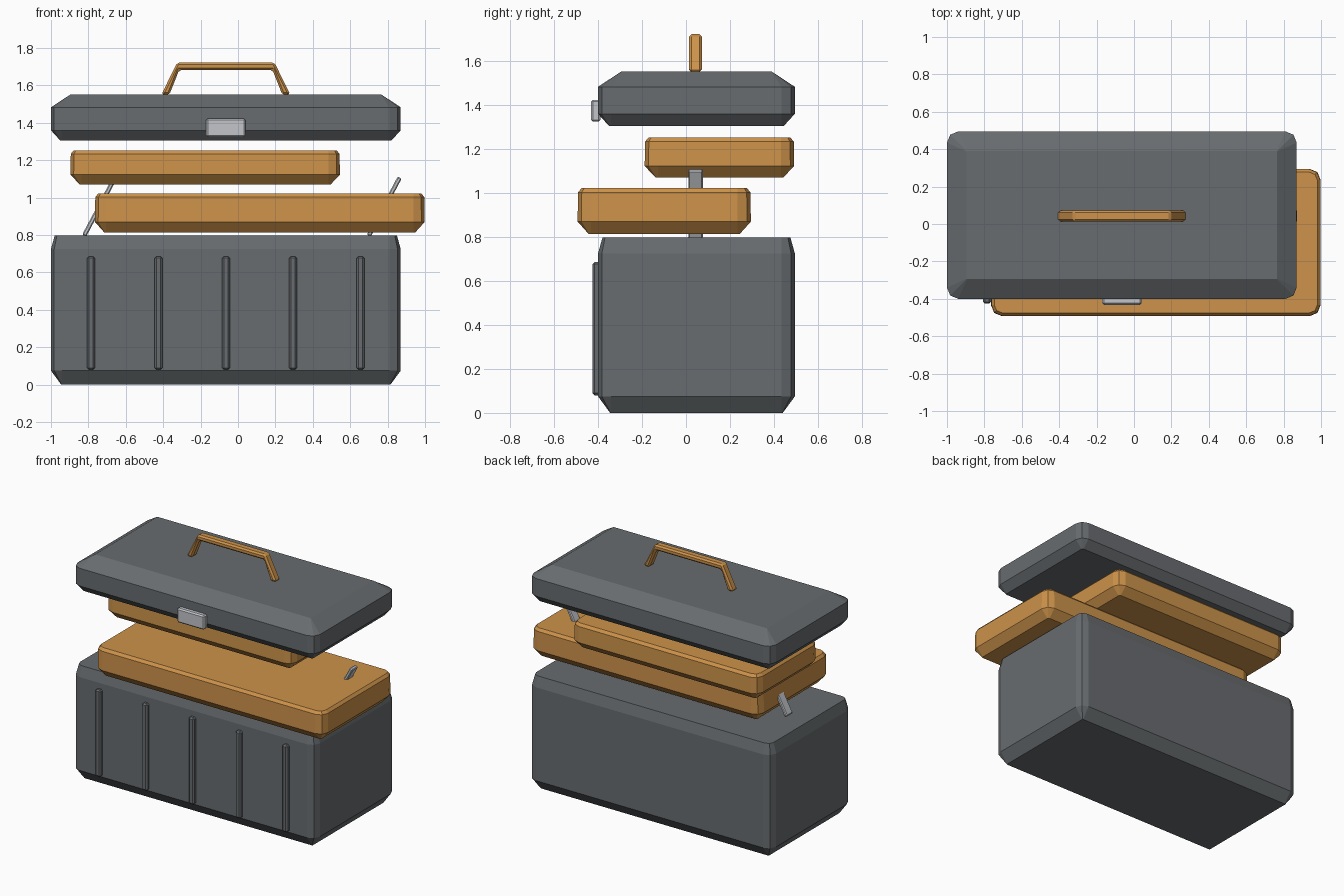
import bpy, bmesh
from math import sin, cos, pi, atan2, hypot
from mathutils import Matrix

cube = bpy.data.objects.get("Cube")
if cube:
    bpy.data.objects.remove(cube, do_unlink=True)


def material(name, rgb):
    m = bpy.data.materials.new(name)
    m.use_nodes = True
    m.diffuse_color = (*rgb, 1)
    m.node_tree.nodes["Principled BSDF"].inputs["Base Color"].default_value = (*rgb, 1)
    return m


GREY = material("slate grey", (0.138, 0.150, 0.159))
ORANGE = material("orange", (0.61, 0.29, 0.069))
METAL = material("pale metal", (0.54, 0.56, 0.59))


def finish(name, bm, mat, bevel=0):
    bmesh.ops.remove_doubles(bm, verts=bm.verts, dist=0.0005)
    bmesh.ops.recalc_face_normals(bm, faces=bm.faces)
    mesh = bpy.data.meshes.new(name)
    bm.to_mesh(mesh)
    bm.free()
    mesh.materials.append(mat)
    ob = bpy.data.objects.new(name, mesh)
    bpy.context.collection.objects.link(ob)
    if bevel:
        mod = ob.modifiers.new("Bevel", "BEVEL")
        mod.width = bevel
        mod.segments = 1
    return ob


def rounded_loop(x0, x1, y0, y1, r, steps=2):
    """Outline of a rectangle with rounded corners."""
    pts = []
    for k, (cx, cy) in enumerate([(x1 - r, y1 - r), (x0 + r, y1 - r),
                                  (x0 + r, y0 + r), (x1 - r, y0 + r)]):
        for i in range(steps + 1):
            a = (k + i / steps) * pi / 2
            pts.append((cx + r * cos(a), cy + r * sin(a)))
    return pts


def shell(name, x, y, levels, mat, r=0.06):
    """Solid box lofted through (height, inset) levels."""
    bm = bmesh.new()
    rings = []
    for z, d in levels:
        loop = rounded_loop(x[0] + d, x[1] - d, y[0] + d, y[1] - d, max(r - d, 0.003))
        rings.append([bm.verts.new((px, py, z)) for px, py in loop])
    n = len(rings[0])
    for a, b in zip(rings, rings[1:]):
        for i in range(n):
            j = (i + 1) % n
            bm.faces.new((a[i], a[j], b[j], b[i]))
    bm.faces.new(rings[0])
    bm.faces.new(rings[-1])
    return finish(name, bm, mat)


def block(name, centre, size, mat, bevel, tilt=0):
    bm = bmesh.new()
    bmesh.ops.create_cube(bm, size=1)
    bm.transform(Matrix.Translation(centre) @ Matrix.Rotation(tilt, 4, "Y")
                 @ Matrix.Diagonal((*size, 1)))
    return finish(name, bm, mat, bevel)


# Main box and lid
BOX_X, BOX_Y = (-1, 0.87), (-0.4, 0.495)
shell("box_body", BOX_X, BOX_Y,
      [(0, 0.055), (0.075, 0), (0.725, 0), (0.797, 0.02)], GREY)
shell("lid", BOX_X, BOX_Y,
      [(1.305, 0.05), (1.36, 0), (1.483, 0), (1.552, 0.105)], GREY)

# Two lifted trays
shell("lower_tray", (-0.765, 0.998), (-0.493, 0.295),
      [(0.814, 0.05), (0.87, 0), (1.003, 0.002), (1.022, 0.018)], ORANGE)
shell("upper_tray", (-0.896, 0.545), (-0.188, 0.492),
      [(1.07, 0.05), (1.123, 0), (1.234, 0.002), (1.253, 0.018)], ORANGE)

# Front ribs
for i in range(5):
    block(f"front_rib_{i + 1}", (-0.785 + 0.36 * i, -0.405, 0.383),
          (0.042, 0.042, 0.606), GREY, 0.01)

# Latch plate
block("latch", (-0.065, -0.41, 1.374), (0.21, 0.044, 0.1), METAL, 0.009)

# Slanted tray struts
lean, rise = 0.165, 0.31
for name, x in (("right_strut", -0.74), ("left_strut", 0.782)):
    block(name, (x, 0.044, 0.952), (0.024, 0.066, hypot(lean, rise)), METAL, 0.006,
          atan2(lean, rise))

# Carrying handle: half profile mirrored about its middle, then extruded
MID = -0.065
half = [(0.345, 1.55), (0.26, 1.722), (0.25, 1.682), (0.302, 1.55)]
outer, inner = half[:2], half[2:]
right = [(MID + x, z) for x, z in outer]
left = [(MID - x, z) for x, z in reversed(outer)]
under = [(MID - x, z) for x, z in reversed(inner)] + [(MID + x, z) for x, z in inner]
bm = bmesh.new()
face = bm.faces.new([bm.verts.new((x, 0.014, z)) for x, z in right + left + under])
ext = bmesh.ops.extrude_face_region(bm, geom=[face], use_keep_orig=True)
moved = [v for v in ext["geom"] if isinstance(v, bmesh.types.BMVert)]
bmesh.ops.translate(bm, verts=moved, vec=(0, 0.058, 0))
finish("handle", bm, ORANGE, 0.011)
